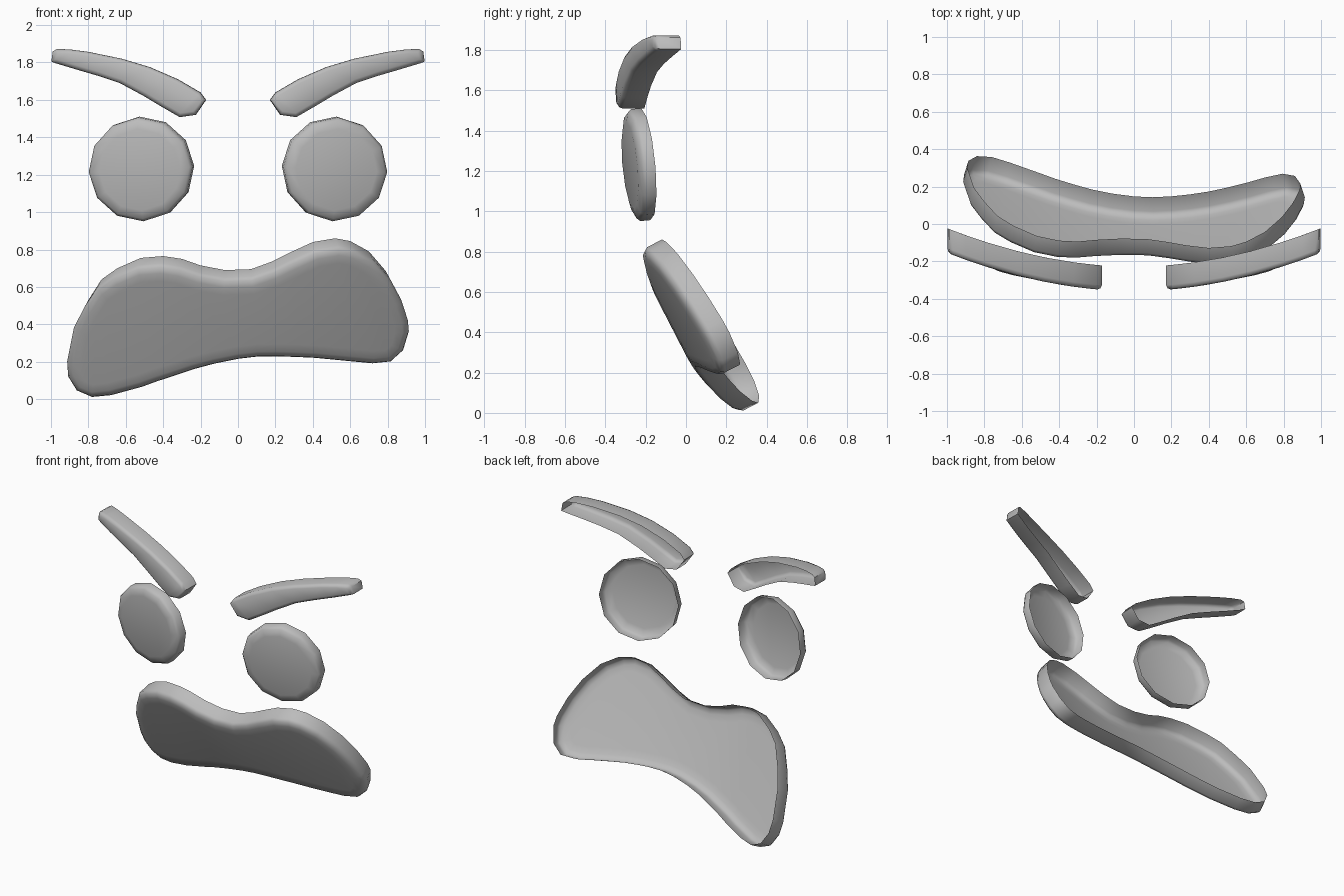
import bpy, bmesh, math
from mathutils import Vector

if "Cube" in bpy.data.objects:
    bpy.data.objects.remove(bpy.data.objects["Cube"])

grey = bpy.data.materials.new("plain grey")
grey.diffuse_color = (0.5, 0.5, 0.5, 1)
grey.use_nodes = True
grey.node_tree.nodes["Principled BSDF"].inputs["Base Color"].default_value = grey.diffuse_color


def inset_outline(pts, d):
    """Move a clockwise (x, z) outline inwards by d."""
    out = []
    for i, p in enumerate(pts):
        a = (p - pts[i - 1]).normalized()
        b = (pts[(i + 1) % len(pts)] - p).normalized()
        n = Vector((a.y + b.y, -a.x - b.x)).normalized()
        out.append(p + n * d)
    return out


def shell(name, top, bottom, surface, forward, rings, mirror=False):
    """Open-backed shell: rim, side wall, rounded edge and front face.
    top and bottom run left to right with equal counts;
    rings lists (depth, inset) from the rim to the front."""
    outline = [Vector(p) for p in top + bottom[::-1]]
    n = len(outline)
    bm = bmesh.new()
    loops = []
    for depth, inset in rings:
        loop = []
        for p in inset_outline(outline, inset):
            base = Vector((p.x, surface(p.x, p.y), p.y))
            loop.append(bm.verts.new(base + forward(p.x, p.y).normalized() * depth))
        loops.append(loop)
    for r, f in zip(loops, loops[1:]):
        for i in range(n):
            j = (i + 1) % n
            bm.faces.new((r[j], r[i], f[i], f[j]))
    f = loops[-1]
    for i in range(n // 2 - 1):
        bm.faces.new((f[i], f[n - 1 - i], f[n - 2 - i], f[i + 1]))
    me = bpy.data.meshes.new(name)
    bm.to_mesh(me)
    bm.free()
    me.materials.append(grey)
    ob = bpy.data.objects.new(name, me)
    bpy.context.collection.objects.link(ob)
    if mirror:
        ob.modifiers.new("mirror", "MIRROR").use_mirror_merge = False
    bpy.ops.object.select_all(action="DESELECT")
    ob.select_set(True)
    bpy.context.view_layer.objects.active = ob
    bpy.ops.object.shade_smooth_by_angle(angle=math.radians(50))
    return ob


# mouth: leaning, bowed panel with a lopsided outline
mouth_top = [(-.89, .24), (-.855, .42), (-.8, .53), (-.73, .64), (-.645, .70),
             (-.52, .755), (-.4, .765), (-.3, .75), (-.2, .715), (-.07, .69),
             (.07, .695), (.18, .735), (.28, .785), (.4, .84), (.52, .86),
             (.6, .845), (.7, .79), (.79, .685), (.85, .57), (.885, .46)]
mouth_bottom = [(-.885, .16), (-.84, .085), (-.76, .05), (-.66, .06), (-.5, .105),
                (-.42, .135), (-.33, .165), (-.23, .2), (-.12, .23), (0, .255),
                (.1, .267), (.2, .268), (.3, .265), (.4, .26), (.5, .25),
                (.6, .24), (.7, .23), (.795, .24), (.86, .30), (.89, .40)]
shell("mouth", mouth_top, mouth_bottom,
      lambda x, z: .28 - .52 * z + .18 * x * x,
      lambda x, z: Vector((.36 * x, -1, -.52)),
      [(0, 0), (.085, 0), (.105, .012), (.115, .04), (.117, .08)])

# eyes: twelve-sided shallow dishes
def eye_point(deg):
    a = math.radians(deg)
    return (.512 + .278 * math.cos(a), 1.233 + .278 * math.sin(a))

shell("eyes", [eye_point(177 - 30 * i) for i in range(6)],
      [eye_point(207 + 30 * i) for i in range(6)],
      lambda x, z: -.2 + .17 * (x - .51) - .09 * (z - 1.235),
      lambda x, z: Vector((.17, -1, -.09)),
      [(0, 0), (.05, 0), (.068, .015), (.08, .06)], mirror=True)

# eyebrows: curved, slanted troughs
brow_top = [(.17, 1.60), (.2, 1.64), (.32, 1.71), (.47, 1.775), (.62, 1.82),
            (.8, 1.857), (.9, 1.87), (.965, 1.872), (.988, 1.86)]
brow_bottom = [(.225, 1.52), (.31, 1.508), (.4, 1.56), (.5, 1.62), (.63, 1.69),
               (.75, 1.73), (.87, 1.765), (.97, 1.795), (.996, 1.805)]
shell("eyebrows", brow_top, brow_bottom,
      lambda x, z: -.222 + .083 * (x - .17) + .19 * (x - .17) ** 2,
      lambda x, z: Vector((.02, -1, 0)),
      [(0, 0), (.105, 0), (.122, .007), (.13, .022)], mirror=True)
